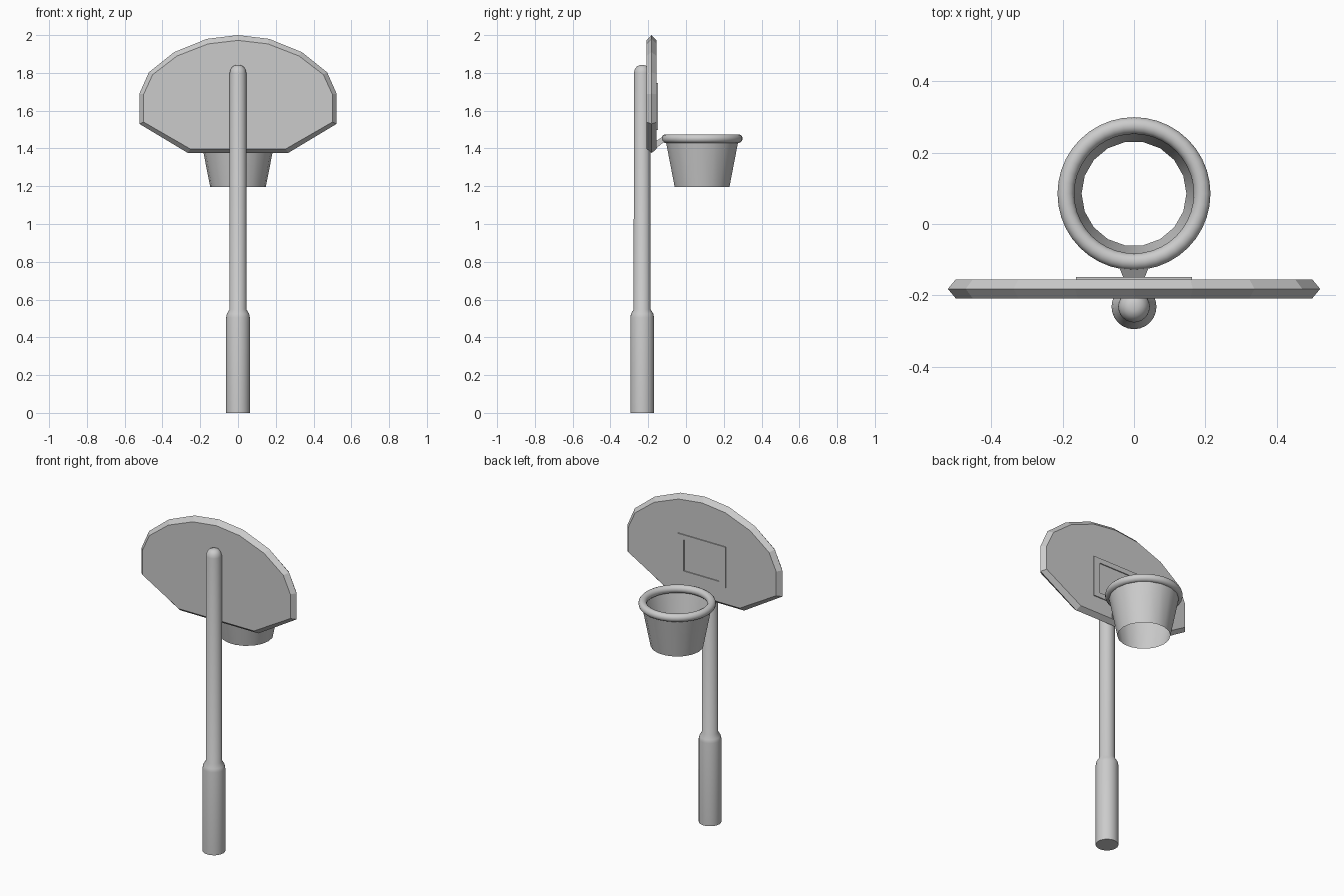
import bpy, bmesh, math

if "Cube" in bpy.data.objects:
    bpy.data.objects.remove(bpy.data.objects["Cube"])

def make(name, verts, faces, smooth=None):
    me = bpy.data.meshes.new(name)
    me.from_pydata(verts, [], faces)
    bm = bmesh.new()
    bm.from_mesh(me)
    bmesh.ops.recalc_face_normals(bm, faces=bm.faces)
    bm.to_mesh(me)
    bm.free()
    ob = bpy.data.objects.new(name, me)
    bpy.context.collection.objects.link(ob)
    if smooth:
        bpy.ops.object.select_all(action='DESELECT')
        ob.select_set(True)
        bpy.context.view_layer.objects.active = ob
        bpy.ops.object.shade_smooth_by_angle(angle=math.radians(smooth))
    return ob

def loft(rings, caps=True, closed=False):
    """Bridge equal-length vertex rings with quads."""
    n, m = len(rings[0]), len(rings)
    verts = [v for r in rings for v in r]
    faces = []
    for k in range(m if closed else m - 1):
        a, b = k * n, ((k + 1) % m) * n
        faces += [(a + i, a + (i + 1) % n, b + (i + 1) % n, b + i) for i in range(n)]
    if caps and not closed:
        faces += [tuple(range(n)), tuple(range((m - 1) * n, m * n))]
    return verts, faces

def circle(r, z, y, n):
    return [(r * math.cos(2 * math.pi * i / n), y + r * math.sin(2 * math.pi * i / n), z)
            for i in range(n)]

# Pole with thicker padded base and domed top
profile = [(0.063, 0), (0.063, 0.505), (0.059, 0.525), (0.045, 0.548), (0.044, 1.80),
           (0.039, 1.82), (0.027, 1.835), (0.012, 1.841)]
make("pole", *loft([circle(r, z, -0.232, 24) for r, z in profile]), smooth=35)

# Backboard: half outline mirrored, bevelled toward both faces
half = [(0.165, 1.98), (0.338, 1.91), (0.472, 1.803), (0.522, 1.69), (0.522, 1.53), (0.265, 1.376)]
outline = [(0, 2.0)] + half + [(-x, z) for x, z in reversed(half)]

def board_ring(y, sx, sz):
    return [(x * sx, y, 1.65 + (z - 1.65) * sz) for x, z in outline]

make("backboard", *loft([board_ring(-0.209, 0.957, 0.92), board_ring(-0.182, 1, 1),
                         board_ring(-0.155, 0.957, 0.92)]))

# Target frame on the playing side
def rect(w, h, y):
    return [(sx * w, y, 1.622 + sz * h) for sx, sz in ((-1, -1), (1, -1), (1, 1), (-1, 1))]

make("target_frame", *loft([rect(0.162, 0.125, -0.158), rect(0.162, 0.125, -0.149),
                            rect(0.12, 0.095, -0.149), rect(0.12, 0.095, -0.158)], closed=True))

# Hoop
bpy.ops.mesh.primitive_torus_add(location=(0, 0.085, 1.452), major_radius=0.191, minor_radius=0.0235,
                                 major_segments=40, minor_segments=14)
hoop = bpy.context.object
hoop.name = "hoop"
bpy.ops.object.shade_smooth_by_angle(angle=math.radians(60))

# Open net sleeve
make("net", *loft([circle(0.195, 1.44, 0.085, 18), circle(0.147, 1.195, 0.085, 18)], caps=False), smooth=30)

# Bracket joining hoop to backboard
def bracket_ring(y, w, z0, z1):
    return [(-w, y, z0), (w, y, z0), (w, y, z1), (-w, y, z1)]

make("hoop_bracket", *loft([bracket_ring(-0.165, 0.024, 1.395, 1.435),
                            bracket_ring(-0.12, 0.042, 1.432, 1.464),
                            bracket_ring(-0.10, 0.045, 1.437, 1.466)]))
